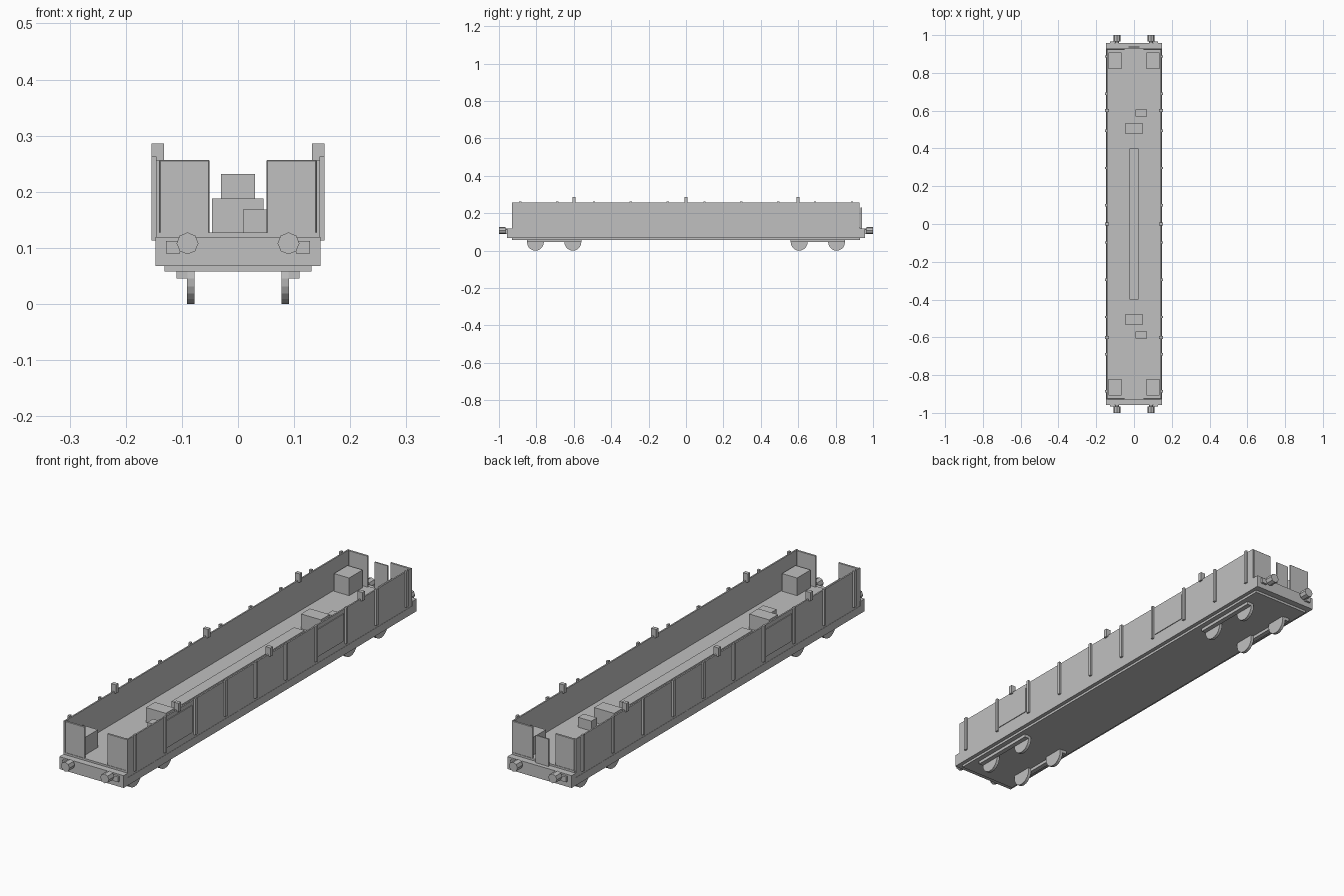
import bpy
import bmesh
from math import pi
from mathutils import Matrix, Vector

old = bpy.data.objects.get("Cube")
if old:
    bpy.data.objects.remove(old, do_unlink=True)

grey = bpy.data.materials.new("plain_grey")
grey.use_nodes = True
grey.diffuse_color = (0.53, 0.53, 0.53, 1)
grey.node_tree.nodes["Principled BSDF"].inputs["Base Color"].default_value = (0.53, 0.53, 0.53, 1)


def finish(name, bm):
    mesh = bpy.data.meshes.new(name)
    bm.to_mesh(mesh)
    bm.free()
    mesh.materials.append(grey)
    obj = bpy.data.objects.new(name, mesh)
    bpy.context.collection.objects.link(obj)
    return obj


def box(name, x, y, z):
    """Box from three (low, high) ranges."""
    bm = bmesh.new()
    bmesh.ops.create_cube(bm, size=1)
    lo, hi = (Vector(p) for p in zip(x, y, z))
    bmesh.ops.scale(bm, vec=hi - lo, verts=bm.verts)
    bmesh.ops.translate(bm, vec=(lo + hi) / 2, verts=bm.verts)
    return finish(name, bm)


def cylinder(name, centre, radius, depth, axis, sides):
    bm = bmesh.new()
    turn = Matrix.Rotation(pi / 2, 4, "Y" if axis == "x" else "X")
    bmesh.ops.create_cone(bm, cap_ends=True, segments=sides, radius1=radius,
                          radius2=radius, depth=depth,
                          matrix=Matrix.Translation(centre) @ turn)
    return finish(name, bm)


def span(sign, a, b):
    """Range mirrored to the given side."""
    return tuple(sorted((sign * a, sign * b)))


# Chassis and floor
box("underframe", (-0.131, 0.131), (-0.93, 0.93), (0.058, 0.07))
box("chassis", (-0.147, 0.147), (-0.93, 0.93), (0.068, 0.1))
box("floor", (-0.142, 0.142), (-0.93, 0.93), (0.1, 0.127))

# Side walls with ribs and posts
for s, side in ((1, "left"), (-1, "right")):
    box(side + "_wall", span(s, 0.14, 0.146), (-0.93, 0.927), (0.1, 0.257))
    for i in range(10):
        y = -0.886 + i * 0.197
        box(side + "_rib", span(s, 0.145, 0.154), (y - 0.006, y + 0.006), (0.113, 0.263))
    for y in (-0.6, 0, 0.6):
        box(side + "_post", span(s, 0.132, 0.154), (y - 0.008, y + 0.008), (0.25, 0.286))

# Side hatches
for s, y in ((1, -0.595), (1, 0.395), (-1, -0.395)):
    box("side_hatch", span(s, 0.145, 0.149), (y - 0.084, y + 0.084), (0.127, 0.24))

# Ends: headstock, panels, buffers and lamp boxes
for e, end in ((1, "back"), (-1, "front")):
    box(end + "_headstock", (-0.147, 0.147), span(e, 0.928, 0.957), (0.068, 0.119))
    for s in (1, -1):
        panel = box(end + "_panel", span(s, 0.051, 0.14), span(e, 0.921, 0.928), (0.125, 0.257))
        bevel = panel.modifiers.new("soft_edges", "BEVEL")
        bevel.width = 0.002
        cylinder(end + "_buffer_stem", (s * 0.09, e * 0.96, 0.108), 0.01, 0.03, "y", 8)
        cylinder(end + "_buffer", (s * 0.09, e * 0.9825, 0.108), 0.0195, 0.035, "y", 8)
        box(end + "_lamp_box", span(s, 0.103, 0.128), span(e, 0.95, 0.966), (0.09, 0.112))
        # Corner lockers
        box(end + "_locker", span(s, 0.066, 0.135), span(e, 0.82, 0.908), (0.12, 0.2))
        # Running gear
        for y in (0.605, 0.805):
            cylinder(end + "_wheel", (s * 0.084, e * y, 0.045), 0.045, 0.013, "x", 20)
        box(end + "_bogie_bar", span(s, 0.09, 0.11), span(e, 0.56, 0.85), (0.045, 0.062))
    # Deck boxes
    box(end + "_deck_box", (-0.046, 0.045), span(e, 0.477, 0.535), (0.12, 0.188))
    box(end + "_small_box", (0.009, 0.07), span(e, 0.568, 0.605), (0.12, 0.168))

# Central duct and loose back door plate
box("central_duct", (-0.024, 0.024), (-0.4, 0.4), (0.12, 0.168))
box("back_door_plate", (-0.03, 0.03), (0.934, 0.94), (0.117, 0.232))
